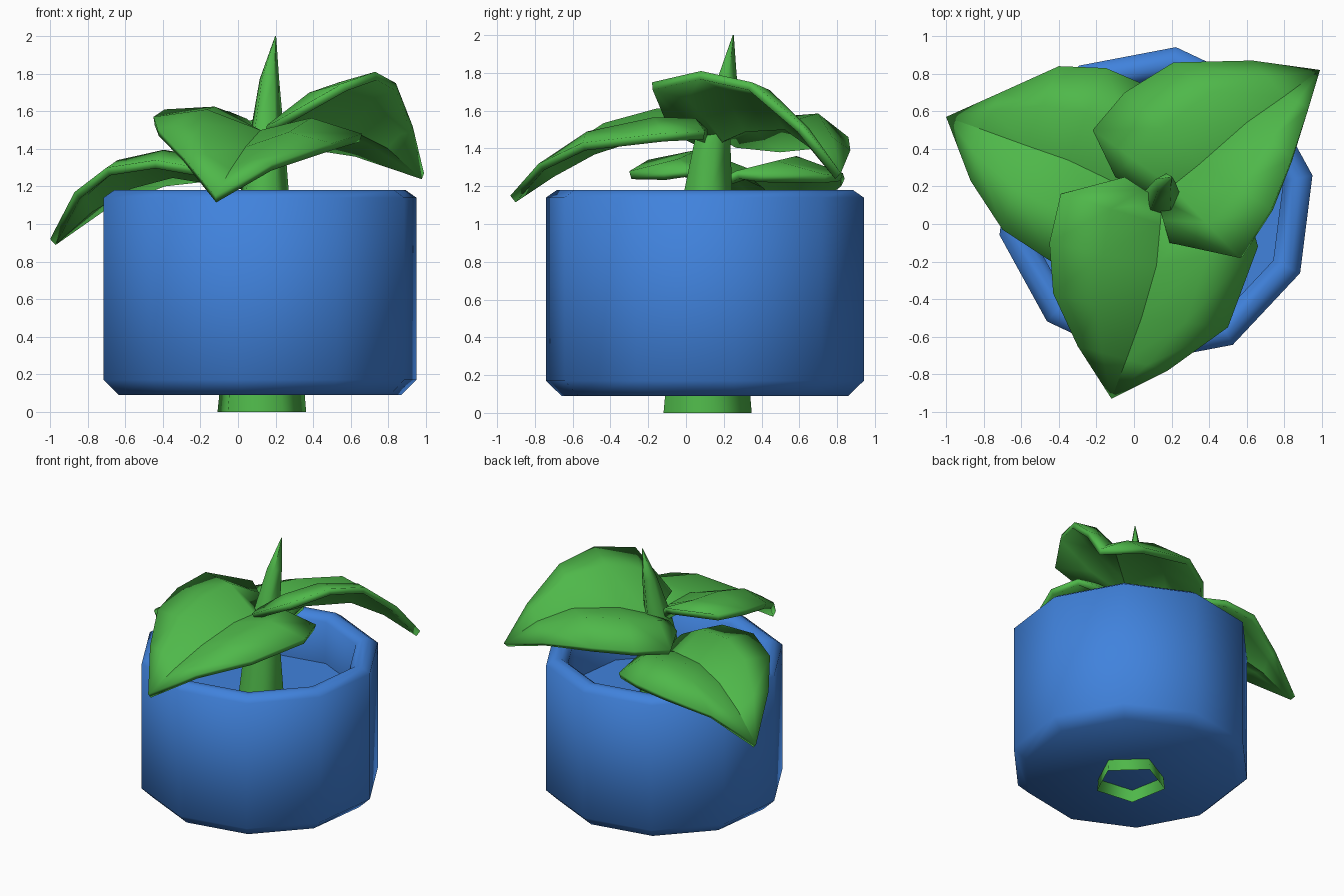
import bpy, bmesh, math

if "Cube" in bpy.data.objects:
    bpy.data.objects.remove(bpy.data.objects["Cube"])

CX, CY, TURN = 0.117, 0.10, math.radians(10.8)

def material(name, rgb):
    m = bpy.data.materials.new(name)
    m.diffuse_color = (*rgb, 1)
    m.use_nodes = True
    m.node_tree.nodes["Principled BSDF"].inputs["Base Color"].default_value = m.diffuse_color
    return m

BLUE = material("pot blue", (0.052, 0.225, 0.72))
GREEN = material("leaf green", (0.078, 0.48, 0.068))

def finish(name, bm, mat, angle):
    me = bpy.data.meshes.new(name)
    bm.to_mesh(me)
    bm.free()
    me.materials.append(mat)
    ob = bpy.data.objects.new(name, me)
    bpy.context.collection.objects.link(ob)
    bpy.ops.object.select_all(action='DESELECT')
    ob.select_set(True)
    bpy.context.view_layer.objects.active = ob
    bpy.ops.object.shade_smooth_by_angle(angle=math.radians(angle))
    return ob

def loft(name, rings, sides, mat, angle, cap_start=False, cap_end=False):
    """Join polygon rings given as (centre x, centre y, z, radius)."""
    bm = bmesh.new()
    loops = []
    for x, y, z, r in rings:
        loops.append([bm.verts.new((x + r * math.cos(TURN + math.tau * k / sides),
                                    y + r * math.sin(TURN + math.tau * k / sides), z))
                      for k in range(sides)])
    for a, b in zip(loops, loops[1:]):
        for k in range(sides):
            n = (k + 1) % sides
            bm.faces.new((a[k], a[n], b[n], b[k]))
    if cap_start:
        bm.faces.new(loops[0][::-1])
    if cap_end:
        bm.faces.new(loops[-1])
    return finish(name, bm, mat, angle)

# Ten-sided pot with bevelled base and rim, filled to a recessed floor
pot_profile = [(0.765, 0.09), (0.848, 0.17), (0.848, 1.14), (0.79, 1.18),
               (0.74, 1.18), (0.69, 1.14), (0.69, 0.82)]
loft("pot", [(CX, CY, z, r) for r, z in pot_profile], 10, BLUE, 62, True, True)

# Five-sided stem, open underneath, ending in a leaning shoot
loft("stem", [(CX, CY, 0, 0.25), (CX + 0.02, CY + 0.01, 1.18, 0.135),
              (0.15, 0.135, 1.45, 0.10), (0.165, 0.215, 1.77, 0.055),
              (0.20, 0.25, 2.0, 0.003)], 5, GREEN, 80, cap_end=True)

def leaf(name, rows, tip, bulge):
    """Rows run base to tip: left edge, midrib, right edge. Each half arches up."""
    bm = bmesh.new()
    grid = []
    for left, mid, right in rows:
        def between(a, b):
            w = min(1, math.dist(a, b) / 0.5)
            p = [(u + v) / 2 for u, v in zip(a, b)]
            return (p[0], p[1], p[2] + bulge * w)
        pts = (left, between(left, mid), mid, between(mid, right), right)
        grid.append([bm.verts.new(p) for p in pts])
    for a, b in zip(grid, grid[1:]):
        for j in range(4):
            bm.faces.new((a[j], a[j + 1], b[j + 1], b[j]))
    t = bm.verts.new(tip)
    for j in range(4):
        bm.faces.new((grid[-1][j], grid[-1][j + 1], t))
    # keep the midrib as a sharp crease
    mids = [g[2] for g in grid] + [t]
    pairs = [bm.edges.get(e) for e in zip(mids, mids[1:])]
    ob_edges = [e.index for e in pairs if e]
    bm.edges.index_update()
    ob_edges = [e.index for e in pairs if e]
    ob = finish(name, bm, GREEN, 60)
    sharp = ob.data.attributes.get("sharp_edge") or \
        ob.data.attributes.new("sharp_edge", 'BOOLEAN', 'EDGE')
    for i in ob_edges:
        sharp.data[i].value = True
    s = ob.modifiers.new("thickness", 'SOLIDIFY')
    s.thickness, s.offset = 0.045, -1
    return ob

# Three broad leaves at different heights
leaf("upper_leaf", [
    ((-0.10, 0.25, 1.44), (0.12, 0.14, 1.42), (0.19, -0.10, 1.54)),
    ((-0.22, 0.50, 1.42), (0.20, 0.20, 1.48), (0.56, -0.18, 1.75)),
    ((-0.05, 0.70, 1.44), (0.35, 0.32, 1.53), (0.73, 0.08, 1.81)),
    ((0.21, 0.86, 1.46), (0.60, 0.54, 1.54), (0.84, 0.35, 1.75)),
    ((0.63, 0.87, 1.39), (0.80, 0.68, 1.44), (0.93, 0.62, 1.52)),
], (0.99, 0.82, 1.27), 0.085)

leaf("lower_leaf", [
    ((-0.02, -0.12, 1.27), (0.08, 0.14, 1.22), (0.12, 0.40, 1.26)),
    ((-0.10, -0.30, 1.28), (-0.10, 0.22, 1.25), (0.06, 0.74, 1.26)),
    ((-0.44, -0.20, 1.34), (-0.35, 0.34, 1.29), (-0.15, 0.83, 1.27)),
    ((-0.70, -0.03, 1.30), (-0.58, 0.42, 1.23), (-0.40, 0.84, 1.24)),
    ((-0.87, 0.23, 1.17), (-0.80, 0.50, 1.10), (-0.71, 0.70, 1.12)),
], (-1.0, 0.57, 0.92), 0.08)

leaf("front_leaf", [
    ((0.40, 0.10, 1.50), (0.15, 0.12, 1.43), (-0.05, 0.25, 1.60)),
    ((0.60, 0.10, 1.49), (0.14, 0.00, 1.49), (-0.39, 0.16, 1.61)),
    ((0.66, -0.12, 1.48), (0.12, -0.22, 1.50), (-0.45, -0.10, 1.57)),
    ((0.50, -0.55, 1.43), (0.04, -0.50, 1.41), (-0.43, -0.37, 1.51)),
    ((0.18, -0.78, 1.32), (-0.04, -0.72, 1.29), (-0.30, -0.65, 1.37)),
], (-0.12, -0.93, 1.15), 0.075)
